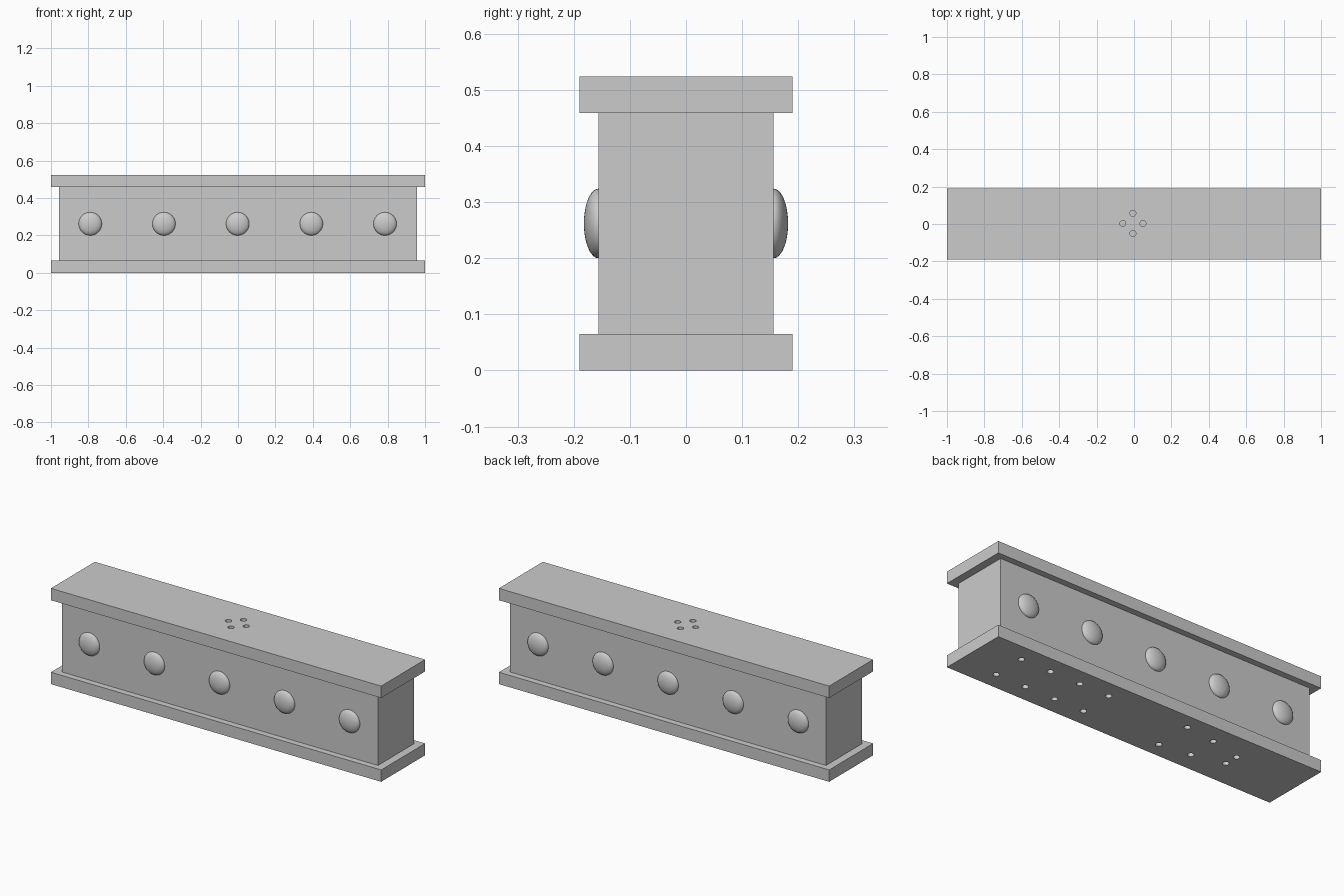
import bpy, bmesh, math
from mathutils import Matrix, Vector

if "Cube" in bpy.data.objects:
    bpy.data.objects.remove(bpy.data.objects["Cube"])

grey = bpy.data.materials.new("plain_grey")
grey.diffuse_color = (0.6, 0.6, 0.6, 1)
grey.use_nodes = True
grey.node_tree.nodes["Principled BSDF"].inputs["Base Color"].default_value = grey.diffuse_color


def add_object(name, bm):
    mesh = bpy.data.meshes.new(name)
    bm.to_mesh(mesh)
    bm.free()
    mesh.materials.append(grey)
    obj = bpy.data.objects.new(name, mesh)
    bpy.context.collection.objects.link(obj)
    return obj


def box(name, half_x, half_y, z0, z1):
    bm = bmesh.new()
    m = Matrix.Translation((0, 0, (z0 + z1) / 2)) @ Matrix.Diagonal((2 * half_x, 2 * half_y, z1 - z0, 1))
    bmesh.ops.create_cube(bm, size=1, matrix=m)
    return add_object(name, bm)


def drill(obj, points, z, radius=0.016, depth=0.035):
    """Cut blind round holes into a slab, centred on the face at height z."""
    bm = bmesh.new()
    for x, y in points:
        bmesh.ops.create_cone(bm, cap_ends=True, segments=24, radius1=radius, radius2=radius,
                              depth=2 * depth, matrix=Matrix.Translation((x, y, z)))
    cutter = add_object("hole_cutter", bm)
    cutter.hide_render = True
    mod = obj.modifiers.new("holes", 'BOOLEAN')
    mod.operation = 'DIFFERENCE'
    mod.solver = 'EXACT'
    mod.object = cutter
    bpy.context.view_layer.objects.active = obj
    bpy.ops.object.modifier_apply(modifier=mod.name)
    bpy.data.objects.remove(cutter)


def dome(name, x, side):
    """Flattened round stud on the front (-1) or back (+1) of the body."""
    bm = bmesh.new()
    bmesh.ops.create_uvsphere(bm, u_segments=40, v_segments=24, radius=1)
    bmesh.ops.bisect_plane(bm, geom=bm.verts[:] + bm.edges[:] + bm.faces[:], dist=1e-5,
                           plane_co=Vector((0, 0, 0)), plane_no=Vector((0, 0, -1)), clear_outer=True)
    m = (Matrix.Translation((x, side * 0.156, 0.262))
         @ Matrix.Diagonal((0.062, 0.026, 0.062, 1))
         @ Matrix.Rotation(-side * math.pi / 2, 4, 'X'))
    bmesh.ops.transform(bm, matrix=m, verts=bm.verts[:])
    for f in bm.faces:
        f.smooth = True
    return add_object(name, bm)


# Slabs and body
base = box("base_slab", 1.0, 0.19, 0.0, 0.065)
box("body", 0.957, 0.156, 0.065, 0.459)
top = box("top_slab", 1.0, 0.19, 0.459, 0.524)

# Round studs along both long sides
for i in range(5):
    for side, label in ((-1, "front"), (1, "back")):
        dome(f"{label}_stud_{i + 1}", -0.79 + 0.394 * i, side)

# Four holes in the top
drill(top, [(-0.06, 0.003), (0.048, 0.003), (-0.006, 0.057), (-0.006, -0.051)], 0.524)

# Holes underneath: two straight rows, then a tapering group
rows = [(0.776, 0.093), (0.596, 0.093), (0.415, 0.093), (0.236, 0.093),
        (-0.242, 0.106), (-0.421, 0.083), (-0.602, 0.039)]
drill(base, [(x, s * y) for x, y in rows for s in (-1, 1)], 0.0)
